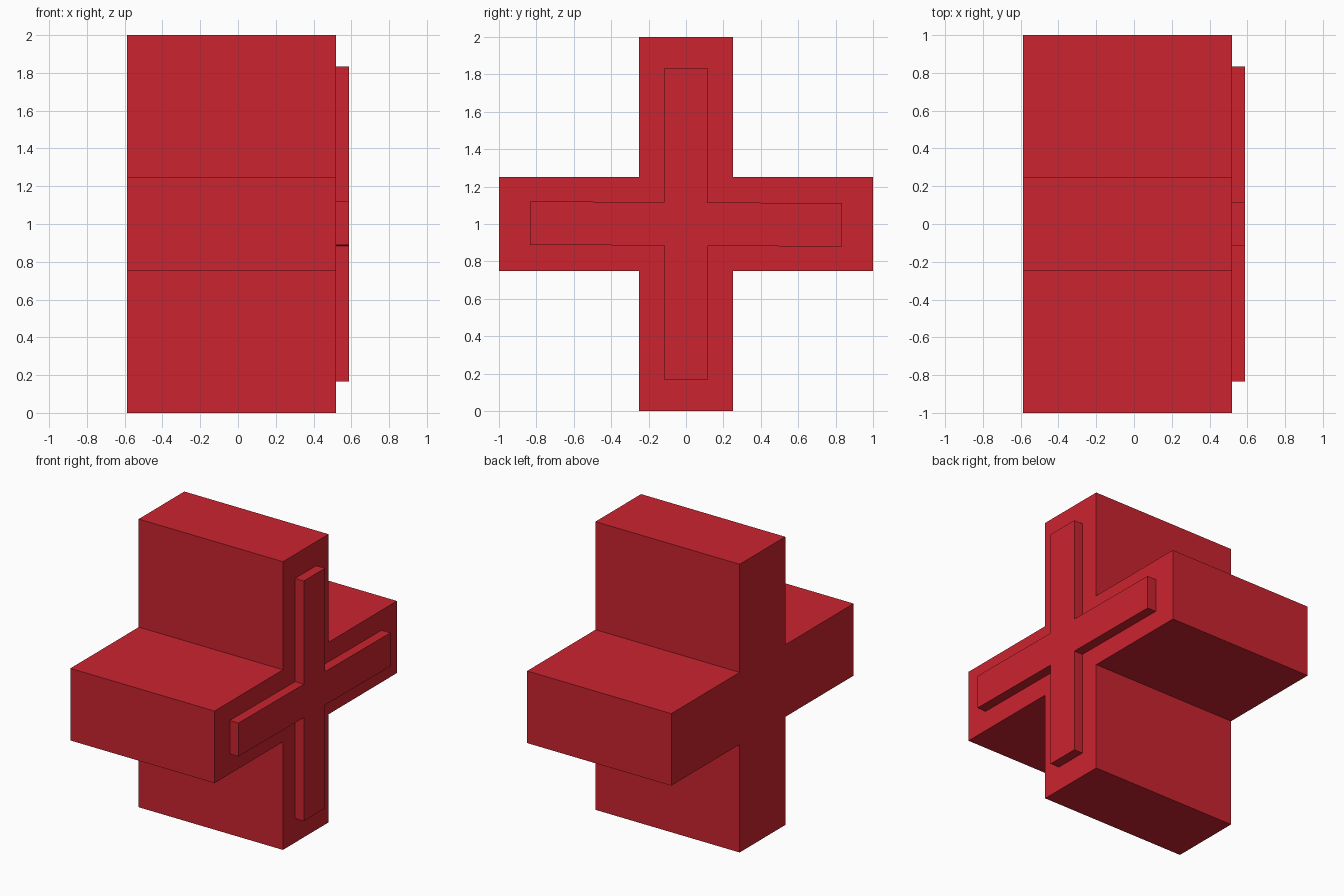
import bpy, bmesh

if "Cube" in bpy.data.objects:
    bpy.data.objects.remove(bpy.data.objects["Cube"])

red = bpy.data.materials.new("red")
red.diffuse_color = (0.6, 0.017, 0.028, 1)
red.use_nodes = True
red.node_tree.nodes["Principled BSDF"].inputs["Base Color"].default_value = red.diffuse_color


def cross_prism(name, reach, half, x0, x1, back=True, tilt=0.0):
    """Extrude a plus-shaped outline in the YZ plane from x0 to x1."""
    corner = [(reach, -half), (reach, half), (half, half)]
    outline = []
    for _ in range(4):  # rotate one arm a quarter turn at a time
        outline += corner
        corner = [(-z, y) for y, z in corner]
    # only the side arms lean slightly; the arm ends stay square
    outline = [(y, z + (tilt * y if abs(z) < reach else 0)) for y, z in outline]

    bm = bmesh.new()
    rear, front = ([bm.verts.new((x, y, z + 1)) for y, z in outline] for x in (x0, x1))
    bm.faces.new(front)
    if back:
        bm.faces.new(rear[::-1])
    n = len(outline)
    for i in range(n):
        j = (i + 1) % n
        bm.faces.new((rear[i], rear[j], front[j], front[i]))
    mesh = bpy.data.meshes.new(name)
    bm.to_mesh(mesh)
    bm.free()
    mesh.materials.append(red)
    obj = bpy.data.objects.new(name, mesh)
    bpy.context.collection.objects.link(obj)
    return obj


# Thick main cross
cross_prism("cross_body", 1.0, 0.25, -0.587, 0.52)

# Thin raised cross on the right face (its back sits against the body)
cross_prism("raised_cross", 0.833, 0.116, 0.52, 0.587, back=False, tilt=-0.006)
